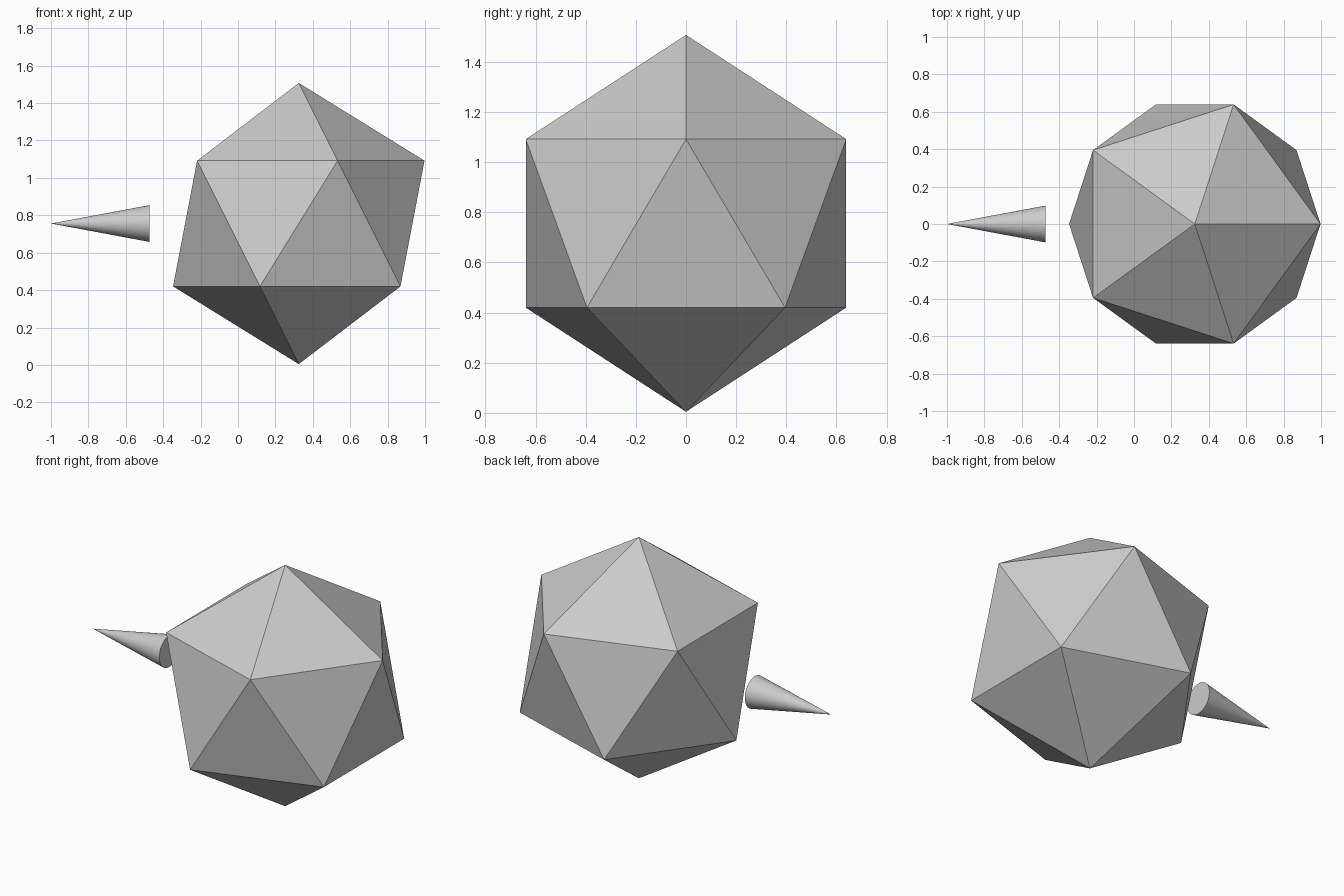
import bpy
from math import pi

if "Cube" in bpy.data.objects:
    bpy.data.objects.remove(bpy.data.objects["Cube"])

CENTRE_Z = 0.756

# Faceted twenty-sided body, standing on one corner
bpy.ops.mesh.primitive_ico_sphere_add(subdivisions=1, radius=0.7515,
                                      location=(0.325, 0, CENTRE_Z))
body = bpy.context.object
body.name = "faceted_body"
bpy.ops.object.shade_flat()

# Slim cone pointing away from the body along -x
TIP_X, BASE_X = -1.0, -0.474
bpy.ops.mesh.primitive_cone_add(vertices=48, radius1=0.098, radius2=0,
                                depth=BASE_X - TIP_X,
                                location=((TIP_X + BASE_X) / 2, 0, CENTRE_Z),
                                rotation=(0, -pi / 2, 0))
spike = bpy.context.object
spike.name = "pointing_cone"
bpy.ops.object.shade_flat()
